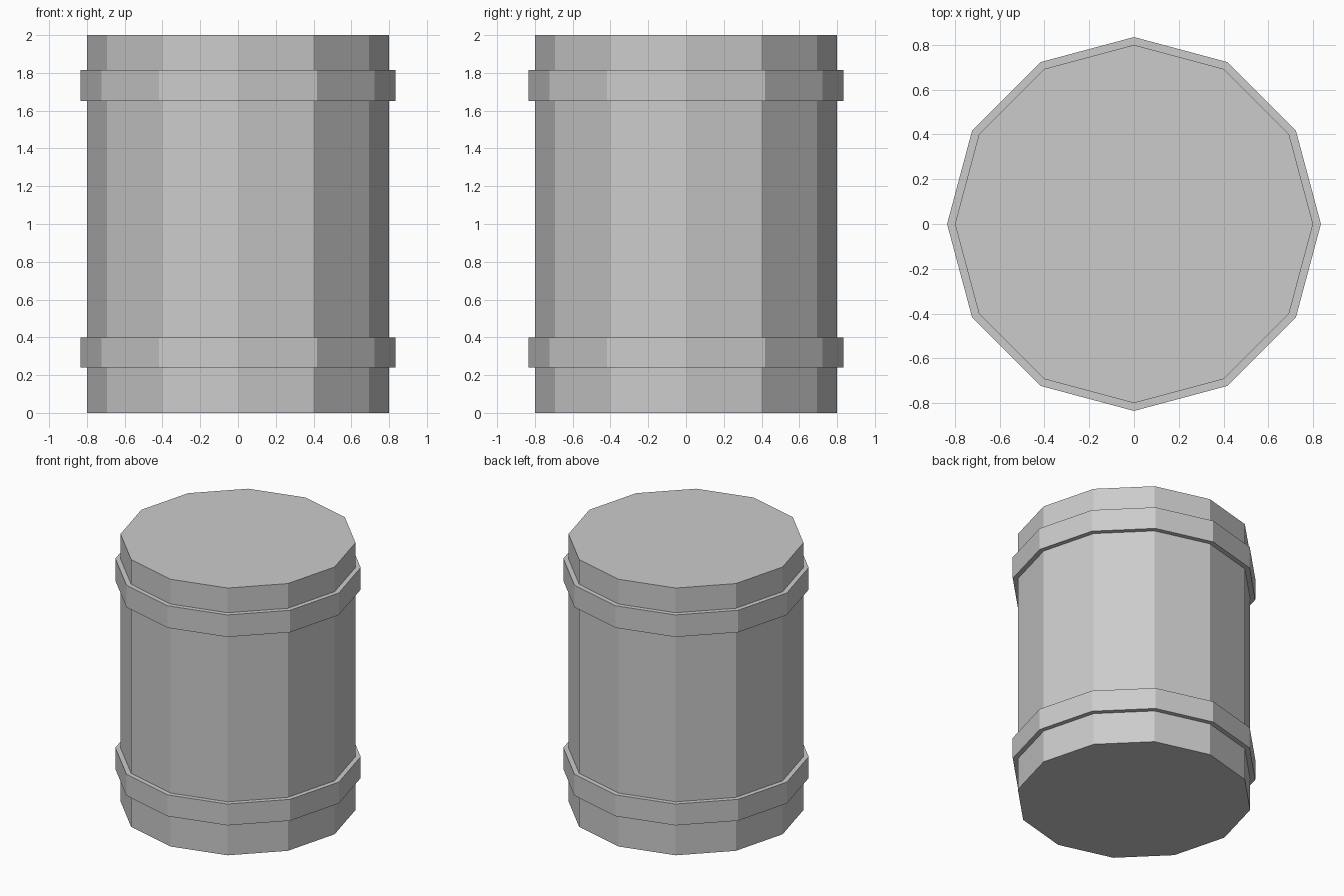
import bpy

# Remove the default cube
cube = bpy.data.objects.get("Cube")
if cube:
    bpy.data.objects.remove(cube, do_unlink=True)

SIDES = 12

# Single plain grey
grey = bpy.data.materials.new("plain_grey")
grey.use_nodes = True
colour = (0.6, 0.6, 0.6, 1)
grey.diffuse_color = colour
grey.node_tree.nodes["Principled BSDF"].inputs["Base Color"].default_value = colour


def drum(name, radius, bottom, top):
    """Flat-sided upright cylinder between two heights."""
    bpy.ops.mesh.primitive_cylinder_add(
        vertices=SIDES, radius=radius, depth=top - bottom,
        location=(0, 0, (bottom + top) / 2))
    obj = bpy.context.object
    obj.name = obj.data.name = name
    obj.data.materials.append(grey)
    return obj


# Barrel body
drum("barrel_body", 0.8, 0, 2)

# Raised hoops
drum("lower_hoop", 0.835, 0.24, 0.4)
drum("upper_hoop", 0.835, 1.65, 1.815)
